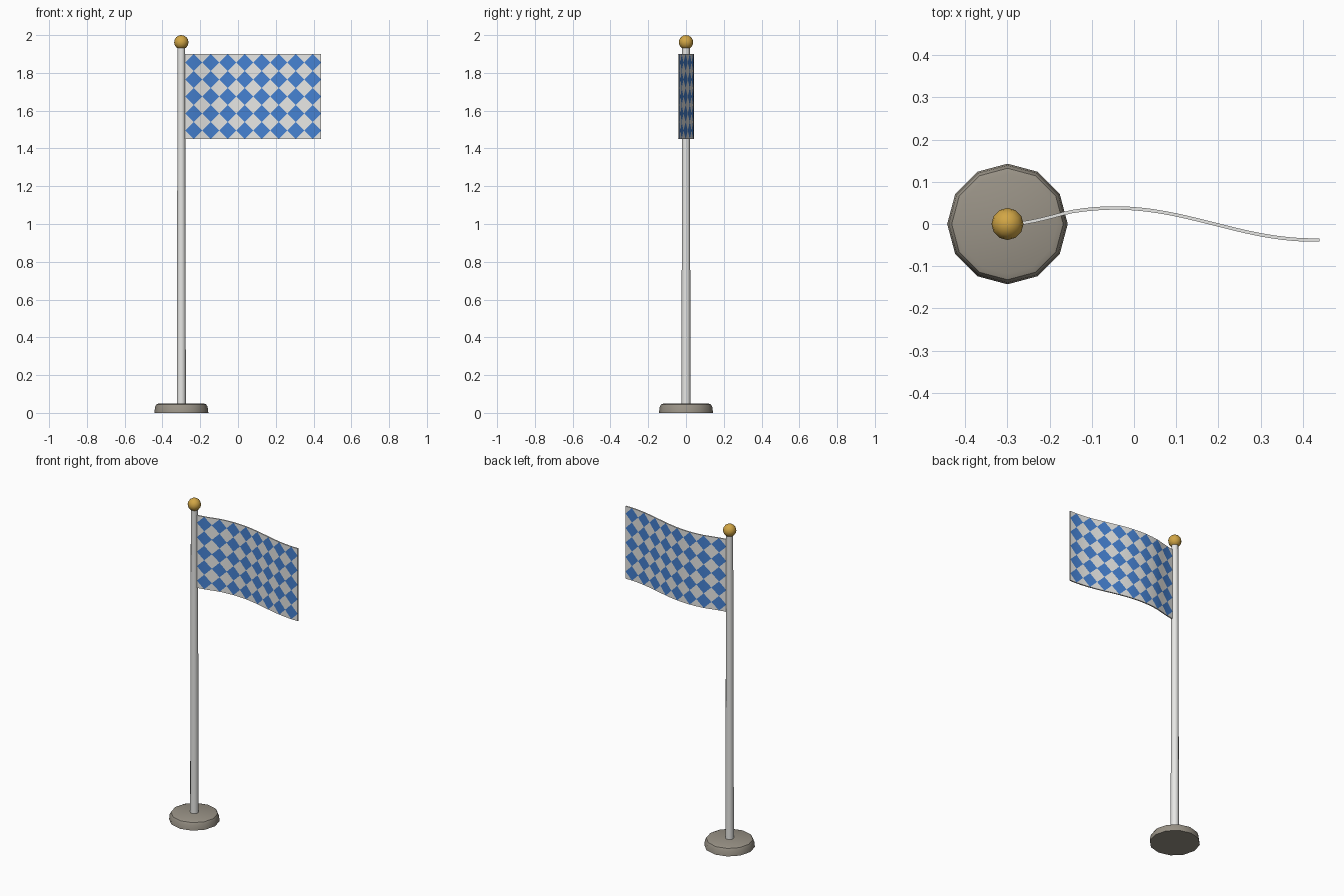
import bpy, bmesh, math
from mathutils import Matrix, Vector

cube = bpy.data.objects.get("Cube")
if cube:
    bpy.data.objects.remove(cube, do_unlink=True)


def material(name, rgb):
    m = bpy.data.materials.new(name)
    m.use_nodes = True
    m.diffuse_color = (*rgb, 1)
    m.node_tree.nodes["Principled BSDF"].inputs["Base Color"].default_value = (*rgb, 1)
    return m


white = material("white", (0.8, 0.8, 0.78))
blue = material("blue", (0.06, 0.22, 0.64))
gold = material("gold", (0.64, 0.38, 0.06))
stone = material("stone grey", (0.32, 0.29, 0.24))

POLE_X = -0.3


def finish(name, bm, mats, angle):
    bmesh.ops.recalc_face_normals(bm, faces=bm.faces)
    me = bpy.data.meshes.new(name)
    bm.to_mesh(me)
    bm.free()
    ob = bpy.data.objects.new(name, me)
    bpy.context.collection.objects.link(ob)
    for m in mats:
        me.materials.append(m)
    bpy.ops.object.select_all(action="DESELECT")
    ob.select_set(True)
    bpy.context.view_layer.objects.active = ob
    bpy.ops.object.shade_smooth_by_angle(angle=math.radians(angle))
    return ob


def cone(bm, sides, r0, r1, z0, z1):
    place = Matrix.Translation((POLE_X, 0, (z0 + z1) / 2))
    return bmesh.ops.create_cone(bm, cap_ends=True, segments=sides, radius1=r0,
                                 radius2=r1, depth=z1 - z0, matrix=place)


# Base: twelve-sided disc with a rounded upper rim
bm = bmesh.new()
cone(bm, 12, 0.143, 0.137, 0, 0.05)
rim = [e for e in bm.edges if all(v.co.z > 0.04 for v in e.verts)]
bmesh.ops.bevel(bm, geom=rim, offset=0.018, segments=2, profile=0.5, affect="EDGES")
finish("base", bm, [stone], 40)

# Pole: slightly tapered
bm = bmesh.new()
cone(bm, 12, 0.024, 0.02, 0.04, 1.95)
finish("pole", bm, [white], 40)

# Finial ball
bm = bmesh.new()
bmesh.ops.create_uvsphere(bm, u_segments=12, v_segments=8, radius=0.038,
                          matrix=Matrix.Translation((POLE_X, 0, 1.962)))
finish("finial", bm, [gold], 40)

# Flag: waving cloth with one diamond per cell
COLS, ROWS, STEPS = 8, 5, 2
LEFT, RIGHT, BOTTOM, TOP = -0.28, 0.44, 1.45, 1.9
HALF_THICK = 0.004
cell_w = (RIGHT - LEFT) / COLS
cell_h = (TOP - BOTTOM) / ROWS


def wave(x):
    u = x - LEFT
    return 0.038 * math.sin(2 * math.pi * u / 0.94) * min(1, 0.5 + u * 4)


def diamond(x):
    """Half height of the diamond in the column at x."""
    t = (x - LEFT) / cell_w % 1
    return cell_h * min(t, 1 - t)


bm = bmesh.new()


def face(points, mat):
    unique = list(dict.fromkeys((round(x, 5), round(y, 5), round(z, 5)) for x, y, z in points))
    if len(unique) > 2:
        bm.faces.new([bm.verts.new(p) for p in unique]).material_index = mat


def strip(x0, x1, low, high, mat):
    """Front and back faces between two pairs of heights."""
    for side in (-HALF_THICK, HALF_THICK):
        y0, y1 = wave(x0) + side, wave(x1) + side
        face([(x0, y0, low[0]), (x1, y1, low[1]), (x1, y1, high[1]), (x0, y0, high[0])], mat)


count = COLS * STEPS * 2
xs = [LEFT + (RIGHT - LEFT) * i / count for i in range(count + 1)]
for i, (x0, x1) in enumerate(zip(xs, xs[1:])):
    h0 = 0 if i % (2 * STEPS) == 0 else diamond(x0)
    h1 = 0 if (i + 1) % (2 * STEPS) == 0 else diamond(x1)
    for r in range(ROWS):
        low = BOTTOM + r * cell_h
        mid, high = low + cell_h / 2, low + cell_h
        strip(x0, x1, (low, low), (mid - h0, mid - h1), 0)
        strip(x0, x1, (mid - h0, mid - h1), (mid + h0, mid + h1), 1)
        strip(x0, x1, (mid + h0, mid + h1), (high, high), 0)
    # Hems along the bottom and top
    for z in (BOTTOM, TOP):
        face([(x0, wave(x0) - HALF_THICK, z), (x1, wave(x1) - HALF_THICK, z),
              (x1, wave(x1) + HALF_THICK, z), (x0, wave(x0) + HALF_THICK, z)], 0)

# Hems at the pole and at the free end
for x in (LEFT, RIGHT):
    y = wave(x)
    heights = [BOTTOM + r * cell_h / 2 for r in range(2 * ROWS + 1)]
    face([(x, y - HALF_THICK, z) for z in heights]
         + [(x, y + HALF_THICK, z) for z in reversed(heights)], 0)
bmesh.ops.remove_doubles(bm, verts=bm.verts, dist=0.0001)
finish("flag", bm, [white, blue], 40)
